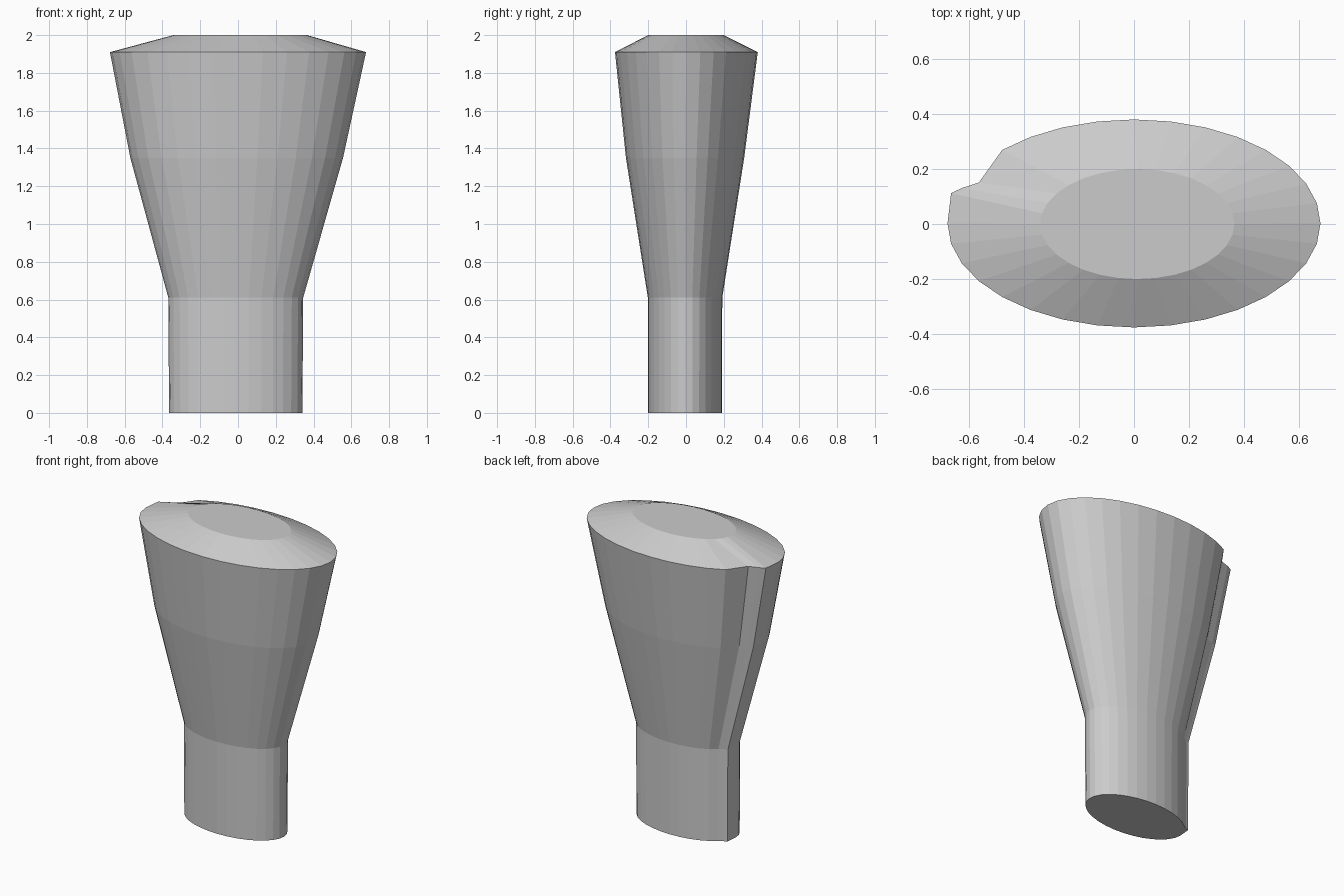
import bpy, bmesh, math

cube = bpy.data.objects.get("Cube")
if cube:
    bpy.data.objects.remove(cube, do_unlink=True)

SIDES = 32

# Elliptical sections: height, centre x, centre y, half width, half depth,
# and the sideways shift of the three groove corners
SECTIONS = [
    (0.00, -0.012, -0.005, 0.353, 0.196, (0.045, 0.015, 0.0)),
    (0.61, -0.012, -0.005, 0.357, 0.197, (0.045, 0.012, -0.004)),
    (1.35, -0.007, -0.005, 0.563, 0.313, (0.036, -0.010, -0.050)),
    (1.91, 0.0, 0.002, 0.678, 0.378, (0.036, -0.016, -0.061)),
    (2.00, 0.012, 0.0, 0.353, 0.200, (0.0, 0.0, 0.0)),
]

grey = bpy.data.materials.new("plain_grey")
grey.use_nodes = True
colour = (0.6, 0.6, 0.6, 1)
grey.diffuse_color = colour
grey.node_tree.nodes["Principled BSDF"].inputs["Base Color"].default_value = colour


def section_ring(bm, z, cx, cy, a, b, groove):
    """One ellipse, with the groove pressed into its back corner."""
    ring = []
    for i in range(SIDES):
        t = math.tau * i / SIDES
        x, y = cx - a * math.cos(t), cy + b * math.sin(t)
        if 1 <= i <= len(groove):
            y += groove[i - 1]
        ring.append(bm.verts.new((x, y, z)))
    return ring


# Flared body: loft the sections and close both ends
bm = bmesh.new()
rings = [section_ring(bm, *s) for s in SECTIONS]
for low, high in zip(rings, rings[1:]):
    for i in range(SIDES):
        j = (i + 1) % SIDES
        bm.faces.new((low[i], low[j], high[j], high[i]))
bm.faces.new(rings[0])
bm.faces.new(rings[-1])
bmesh.ops.recalc_face_normals(bm, faces=bm.faces)

mesh = bpy.data.meshes.new("flared_body")
bm.to_mesh(mesh)
bm.free()
mesh.materials.append(grey)
body = bpy.data.objects.new("flared_body", mesh)
bpy.context.collection.objects.link(body)
